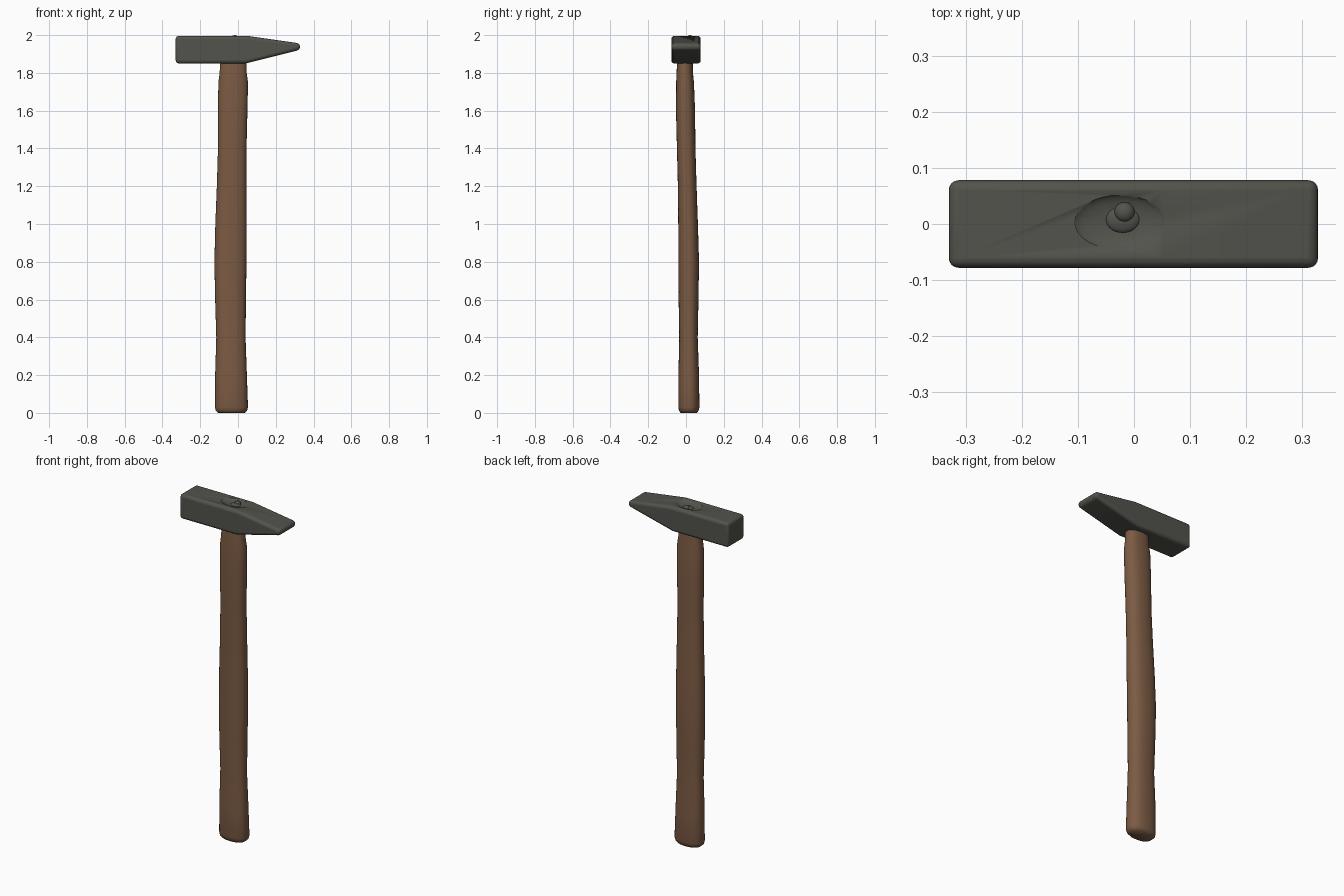
import bpy, bmesh
from math import cos, sin, pi, copysign

cube = bpy.data.objects.get("Cube")
if cube:
    bpy.data.objects.remove(cube, do_unlink=True)


def make_material(name, color):
    mat = bpy.data.materials.new(name)
    mat.use_nodes = True
    mat.diffuse_color = color
    mat.node_tree.nodes["Principled BSDF"].inputs["Base Color"].default_value = color
    return mat


def make_object(name, bm, mat):
    bmesh.ops.recalc_face_normals(bm, faces=bm.faces)
    mesh = bpy.data.meshes.new(name)
    bm.to_mesh(mesh)
    bm.free()
    obj = bpy.data.objects.new(name, mesh)
    bpy.context.collection.objects.link(obj)
    mesh.materials.append(mat)
    return obj


def smooth(obj, angle):
    bpy.ops.object.select_all(action="DESELECT")
    obj.select_set(True)
    bpy.context.view_layer.objects.active = obj
    bpy.ops.object.shade_smooth_by_angle(angle=angle)


def ellipsoid(name, center, radii, mat):
    bm = bmesh.new()
    bmesh.ops.create_uvsphere(bm, u_segments=32, v_segments=16, radius=1)
    bmesh.ops.scale(bm, vec=radii, verts=bm.verts)
    bmesh.ops.translate(bm, vec=center, verts=bm.verts)
    obj = make_object(name, bm, mat)
    smooth(obj, pi)
    return obj


steel = make_material("dark steel", (0.085, 0.087, 0.073, 1))
wood = make_material("brown wood", (0.20, 0.105, 0.057, 1))

# Head: side profile extruded across, with rounded edges
profile = [(-0.33, 1.85), (0.04, 1.85), (0.328, 1.922),
           (0.328, 1.956), (0.05, 1.996), (-0.33, 1.996)]
bm = bmesh.new()
face = bm.faces.new([bm.verts.new((x, -0.078, z)) for x, z in profile])
side = bmesh.ops.extrude_face_region(bm, geom=[face])["geom"]
bmesh.ops.translate(bm, vec=(0, 0.156, 0),
                    verts=[v for v in side if isinstance(v, bmesh.types.BMVert)])
head = make_object("hammer_head", bm, steel)
bevel = head.modifiers.new("rounded edges", "BEVEL")
bevel.width = 0.017
bevel.segments = 4
bevel.limit_method = "ANGLE"
bevel.angle_limit = pi / 6

# Shallow eye sunk into the top of the head
cutter = ellipsoid("eye_cutter", (-0.025, 0.003, 2.0), (0.083, 0.05, 0.018), steel)
cutter.hide_render = True
cutter.hide_set(True)
cut = head.modifiers.new("eye", "BOOLEAN")
cut.operation = "DIFFERENCE"
cut.object = cutter
smooth(head, pi / 6)

# Wedge stub inside the eye
ellipsoid("wedge_base", (-0.02, 0.008, 1.982), (0.03, 0.024, 0.01), steel)
ellipsoid("wedge_tip", (-0.017, 0.021, 1.986), (0.018, 0.018, 0.014), steel)

# Handle sections: height, min x, max x, min y, max y
sections = [
    (0.005, -0.105, 0.035, -0.028, 0.058),
    (0.012, -0.118, 0.048, -0.037, 0.067),
    (0.03, -0.122, 0.053, -0.041, 0.071),
    (0.2, -0.121, 0.047, -0.040, 0.069),
    (0.4, -0.115, 0.040, -0.036, 0.062),
    (0.6, -0.121, 0.042, -0.039, 0.066),
    (0.8, -0.125, 0.045, -0.040, 0.069),
    (1.0, -0.120, 0.046, -0.041, 0.063),
    (1.2, -0.112, 0.045, -0.043, 0.056),
    (1.4, -0.106, 0.045, -0.048, 0.050),
    (1.6, -0.106, 0.050, -0.053, 0.048),
    (1.75, -0.104, 0.053, -0.052, 0.042),
    (1.8, -0.097, 0.046, -0.050, 0.037),
    (1.9, -0.094, 0.044, -0.045, 0.035),
]
SIDES = 32


def squared(value):
    return copysign(abs(value) ** 0.85, value)


bm = bmesh.new()
rings = []
for z, x0, x1, y0, y1 in sections:
    ring = []
    for i in range(SIDES):
        a = 2 * pi * i / SIDES
        ring.append(bm.verts.new(((x0 + x1) / 2 + (x1 - x0) / 2 * squared(cos(a)),
                                  (y0 + y1) / 2 + (y1 - y0) / 2 * squared(sin(a)), z)))
    rings.append(ring)
for low, high in zip(rings, rings[1:]):
    for i in range(SIDES):
        j = (i + 1) % SIDES
        bm.faces.new((low[i], low[j], high[j], high[i]))
bm.faces.new(rings[0])
bm.faces.new(rings[-1])
bmesh.ops.translate(bm, vec=(0, 0, -sections[0][0]), verts=rings[0])
handle = make_object("handle", bm, wood)
smooth(handle, pi / 3)
